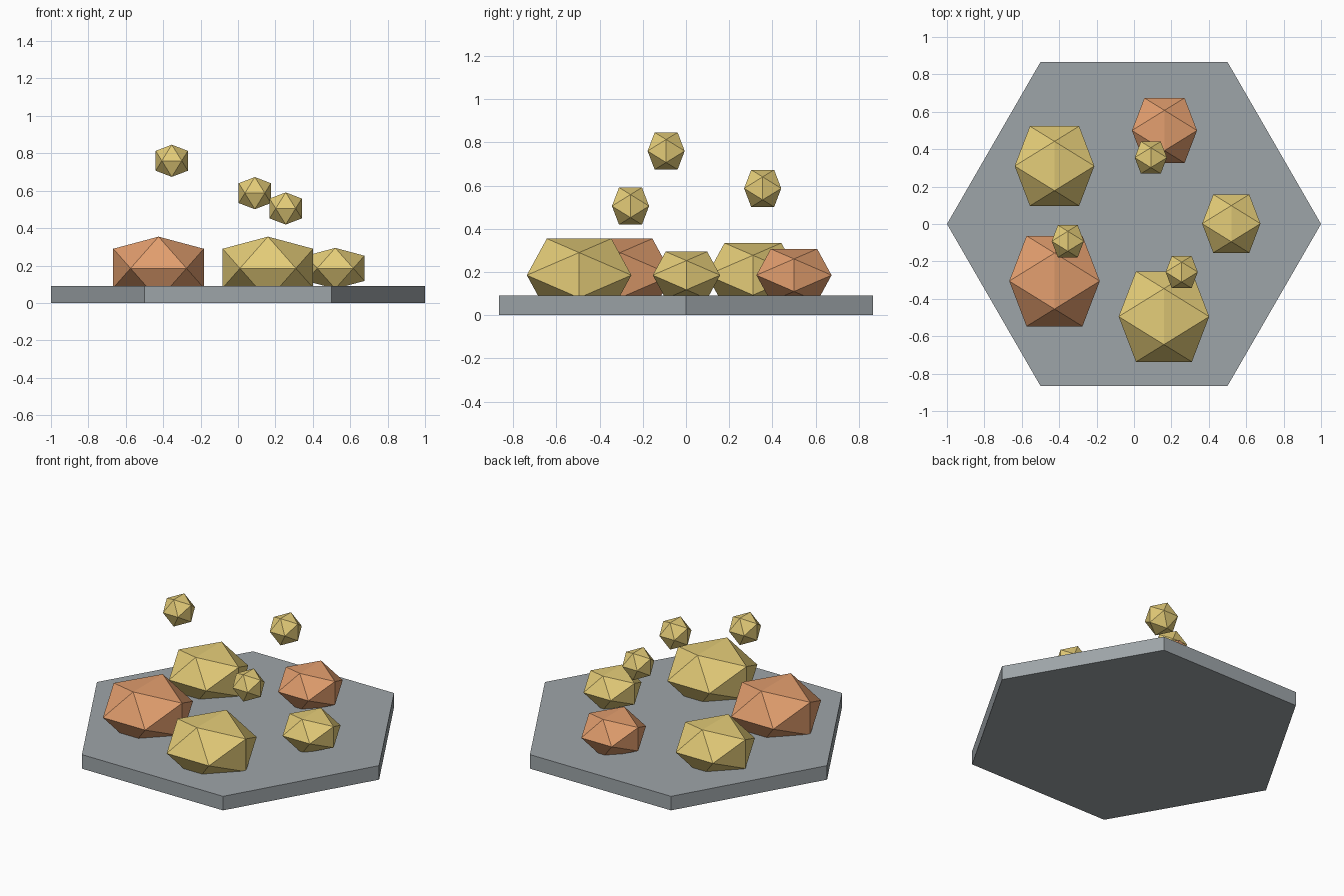
import bpy, bmesh, math
from mathutils import Matrix, Vector

cube = bpy.data.objects.get("Cube")
if cube:
    bpy.data.objects.remove(cube, do_unlink=True)


def srgb(*rgb):
    return tuple((c / 255 / 12.92) if c < 11 else ((c / 255 + 0.055) / 1.055) ** 2.4
                 for c in rgb) + (1.0,)


def material(name, color):
    mat = bpy.data.materials.new(name)
    mat.diffuse_color = color
    mat.use_nodes = True
    mat.node_tree.nodes["Principled BSDF"].inputs["Base Color"].default_value = color
    return mat


slate = material("slate grey", srgb(158, 165, 169))
gold = material("pale gold", srgb(228, 204, 120))
copper = material("copper orange", srgb(226, 158, 110))


def add_object(name, bm, mat, location):
    bmesh.ops.recalc_face_normals(bm, faces=bm.faces)
    mesh = bpy.data.meshes.new(name)
    bm.to_mesh(mesh)
    bm.free()
    mesh.materials.append(mat)
    obj = bpy.data.objects.new(name, mesh)
    obj.location = location
    bpy.context.collection.objects.link(obj)
    return obj


def crystal(name, mat, location, radius, squash=1.0):
    """Icosahedron with its top edge along y; radius is the half width."""
    bm = bmesh.new()
    short = radius * 2 / (1 + math.sqrt(5))
    for a in (-short, short):
        for b in (-radius, radius):
            for co in ((0, a, b), (a, b, 0), (b, 0, a)):
                bm.verts.new(Vector(co))
    bmesh.ops.convex_hull(bm, input=bm.verts)
    bmesh.ops.scale(bm, vec=(1, 1, squash), verts=bm.verts)
    return add_object(name, bm, mat, location)


# Hexagonal base slab with corners on the x axis
THICK = 0.09
bm = bmesh.new()
bmesh.ops.create_cone(bm, cap_ends=True, segments=6, radius1=1, radius2=1, depth=THICK,
                      matrix=Matrix.Rotation(math.radians(30), 4, "Z"))
slab = add_object("base_slab", bm, slate, (0, 0, THICK / 2))
# Keep a corner on +x whatever the primitive's starting angle
if max(v.co.x for v in slab.data.vertices) < 0.95:
    slab.data.transform(Matrix.Rotation(math.radians(30), 4, "Z"))

# Flattened boulders sunk into the slab
boulders = [
    ("front_boulder", gold, 0.16, -0.495, 0.242),
    ("front_right_boulder", copper, -0.425, -0.305, 0.242),
    ("back_right_boulder", gold, -0.425, 0.31, 0.213),
    ("back_boulder", copper, 0.163, 0.5, 0.174),
    ("left_boulder", gold, 0.52, 0.002, 0.156),
]
for name, mat, x, y, radius in boulders:
    crystal(name, mat, (x, y, 0.185), radius, 0.7)

# Small floating crystals
floaters = [(-0.354, -0.092, 0.76), (0.255, -0.257, 0.505), (0.09, 0.355, 0.587)]
for i, place in enumerate(floaters):
    crystal(f"floating_crystal_{i + 1}", gold, place, 0.086)
